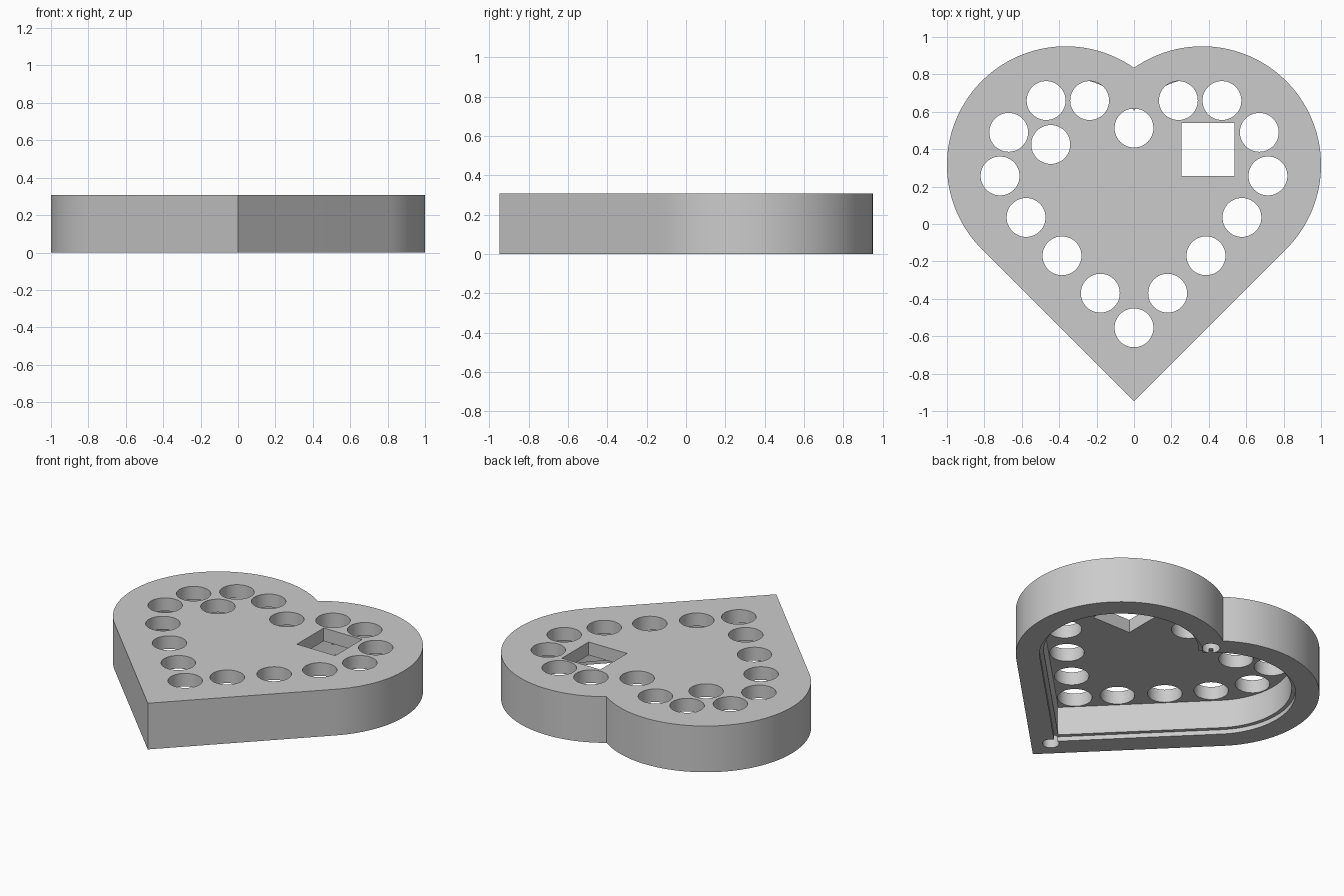
import bpy
import bmesh
from math import sin, cos, pi, acos, radians, sqrt

cube = bpy.data.objects.get("Cube")
if cube:
    bpy.data.objects.remove(cube, do_unlink=True)

HEIGHT = 0.307
PLATE_BOTTOM = 0.22
LOBE_X, LOBE_Y, LOBE_R = 0.365, 0.315, 0.635


def heart(inset=0.0, steps=64):
    """Heart outline: two lobes with tangent lines meeting at the tip."""
    r = LOBE_R - inset
    end = acos(-LOBE_X / r)
    angles = [-pi / 4 + (end + pi / 4) * i / steps for i in range(steps + 1)]
    right = [(LOBE_X + r * cos(a), LOBE_Y + r * sin(a)) for a in angles]
    left = [(-x, y) for x, y in reversed(right[:-1])]
    tip = (0, LOBE_Y - LOBE_X - r * sqrt(2))
    return [tip] + right + left


def circle(x, y, r, steps=48):
    return [(x + r * cos(2 * pi * i / steps), y + r * sin(2 * pi * i / steps))
            for i in range(steps)]


def prism(name, outlines, z0, z1):
    """One object made of vertical prisms over the given outlines."""
    bm = bmesh.new()
    for outline in outlines:
        face = bm.faces.new([bm.verts.new((x, y, z0)) for x, y in outline])
        top = bmesh.ops.extrude_face_region(bm, geom=[face], use_keep_orig=True)
        verts = [v for v in top["geom"] if isinstance(v, bmesh.types.BMVert)]
        bmesh.ops.translate(bm, vec=(0, 0, z1 - z0), verts=verts)
    bmesh.ops.recalc_face_normals(bm, faces=bm.faces[:])
    mesh = bpy.data.meshes.new(name)
    bm.to_mesh(mesh)
    bm.free()
    obj = bpy.data.objects.new(name, mesh)
    bpy.context.collection.objects.link(obj)
    return obj


def cut(target, cutter):
    cutter.hide_render = True
    mod = target.modifiers.new(cutter.name, 'BOOLEAN')
    mod.operation = 'DIFFERENCE'
    mod.solver = 'EXACT'
    mod.object = cutter
    bpy.context.view_layer.objects.active = target
    bpy.ops.object.modifier_apply(modifier=mod.name)
    bpy.data.objects.remove(cutter, do_unlink=True)


# Solid heart body
body = prism("heart_case", [heart()], 0, HEIGHT)

# Hollow underside with a shallow stepped recess for a lid
cut(body, prism("cavity", [heart(0.168)], -0.1, PLATE_BOTTOM))
cut(body, prism("lid_recess", [heart(0.143)], -0.1, 0.03))

# Blind screw holes at the tip and the notch
cut(body, prism("screw_holes", [circle(0, -0.78, 0.05), circle(0, 0.72, 0.055)],
                -0.1, 0.2))

# Round holes through the top plate, mirrored left and right
pairs = [(0.237, 0.66), (0.47, 0.66), (0.67, 0.49), (0.716, 0.257),
         (0.577, 0.035), (0.385, -0.17), (0.18, -0.37)]
centres = [(s * x, y) for x, y in pairs for s in (-1, 1)]
centres += [(0, -0.555), (0, 0.513), (-0.445, 0.425)]
cut(body, prism("round_holes", [circle(x, y, 0.104) for x, y in centres], 0.1, 0.5))

# Square opening through the top plate
x0, x1, y0, y1 = 0.253, 0.536, 0.257, 0.539
cut(body, prism("square_hole", [[(x0, y0), (x1, y0), (x1, y1), (x0, y1)]], 0.1, 0.5))

# Single grey material
grey = bpy.data.materials.new("light_grey")
grey.use_nodes = True
colour = (0.6, 0.6, 0.6, 1)
grey.diffuse_color = colour
grey.node_tree.nodes["Principled BSDF"].inputs["Base Color"].default_value = colour
body.data.materials.clear()
body.data.materials.append(grey)

# Smooth curved walls, sharp rims
bpy.ops.object.select_all(action='DESELECT')
body.select_set(True)
bpy.context.view_layer.objects.active = body
bpy.ops.object.shade_smooth_by_angle(angle=radians(30))
